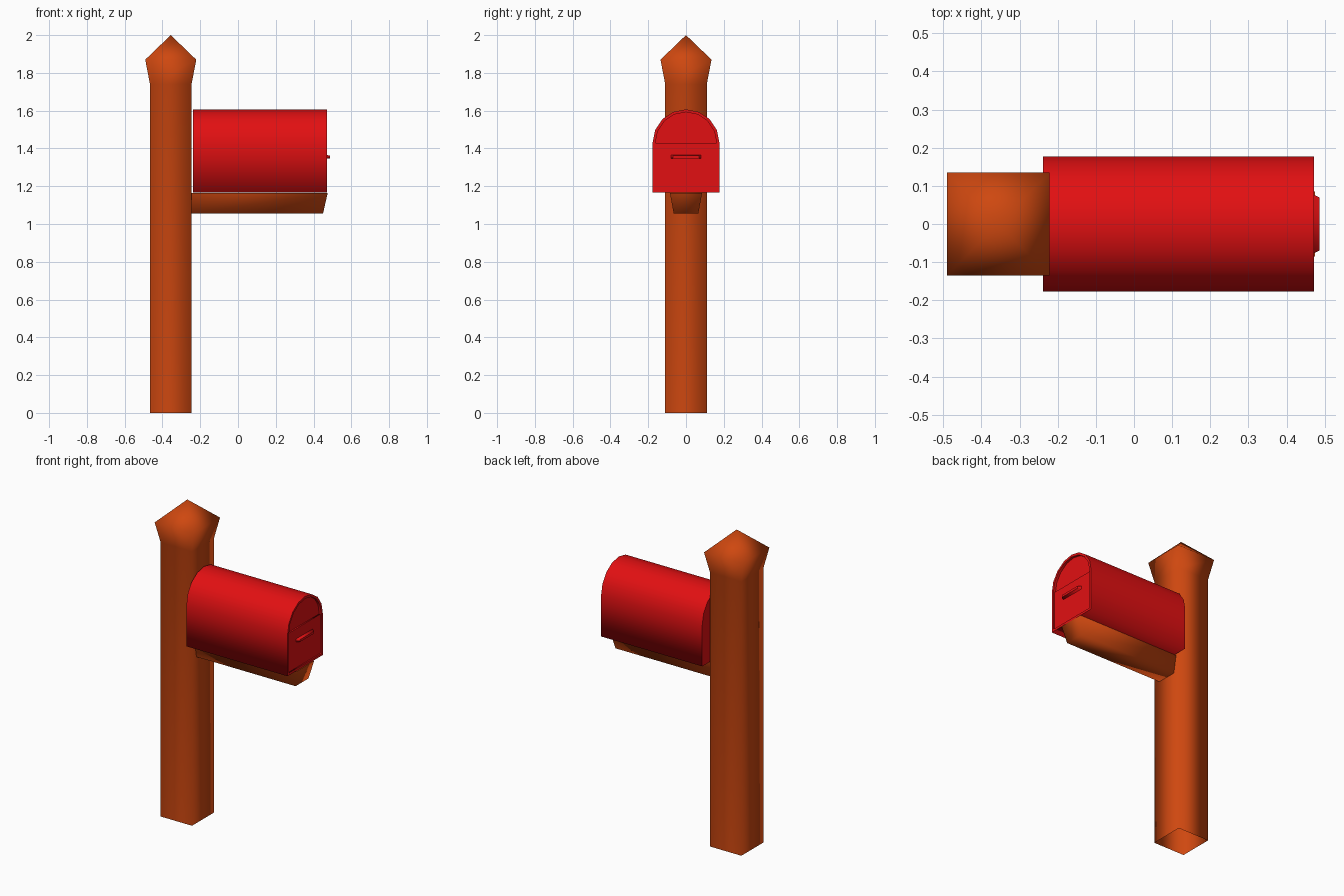
import bpy, bmesh, math

if "Cube" in bpy.data.objects:
    bpy.data.objects.remove(bpy.data.objects["Cube"])


def material(name, rgb):
    m = bpy.data.materials.new(name)
    m.diffuse_color = (*rgb, 1)
    m.use_nodes = True
    m.node_tree.nodes["Principled BSDF"].inputs["Base Color"].default_value = m.diffuse_color
    return m


WOOD = material("orange wood", (0.62, 0.064, 0.005))
RED = material("red paint", (0.76, 0.005, 0.006))


def build(name, rings, mat, cap_start=False, cap_end=False, split=()):
    """Loft closed rings of equal length; rings listed in split get hard edges."""
    bm = bmesh.new()
    loops = [[bm.verts.new(p) for p in ring] for ring in rings]
    n = len(rings[0])
    for a, b in zip(loops, loops[1:]):
        for i in range(n):
            j = (i + 1) % n
            bm.faces.new((a[i], a[j], b[j], b[i]))
    if cap_start:
        bm.faces.new(loops[0][::-1])
    if cap_end:
        bm.faces.new(loops[-1])
    for k in split:
        for i in range(n):
            e = bm.edges.get((loops[k][i], loops[k][(i + 1) % n]))
            e.smooth = False
    bmesh.ops.remove_doubles(bm, verts=bm.verts, dist=1e-5)
    bmesh.ops.recalc_face_normals(bm, faces=bm.faces)
    for f in bm.faces:
        f.smooth = True
    me = bpy.data.meshes.new(name)
    bm.to_mesh(me)
    bm.free()
    me.materials.append(mat)
    ob = bpy.data.objects.new(name, me)
    bpy.context.collection.objects.link(ob)
    return ob


def square(cx, h, z):
    return [(cx + sx * h, sy * h, z) for sx, sy in ((-1, -1), (1, -1), (1, 1), (-1, 1))]


def arch(x, inset=0.0, segments=8):
    """Arched cross-section: flat floor, straight walls, half-round top."""
    r, spring, floor = 0.177 - inset, 1.43, 1.167 + inset
    pts = [(x, -r, floor), (x, r, floor)]
    for i in range(segments + 1):
        a = math.pi * i / segments
        pts.append((x, r * math.cos(a), spring + r * math.sin(a)))
    return pts


def slab(x, hy, z0, z1):
    return [(x, -hy, z0), (x, hy, z0), (x, hy, z1), (x, -hy, z1)]


# Post, open at the foot, with flared head and pointed tip
PX = -0.356
build("post", [square(PX, 0.11, 0), square(PX, 0.11, 1.74),
               square(PX, 0.135, 1.87), square(PX, 0.0, 2.0)], WOOD)

# Tapered support arm with slanted end
build("support_arm",
      [[(-0.25, -0.065, 1.055), (0.45, -0.065, 1.055), (0.45, 0.065, 1.055), (-0.25, 0.065, 1.055)],
       [(-0.25, -0.085, 1.165), (0.475, -0.085, 1.165), (0.475, 0.085, 1.165), (-0.25, 0.085, 1.165)]],
      WOOD, cap_start=True, cap_end=True, split=(1,))

# Mailbox shell with a thin rim around a recessed end
build("mailbox_body",
      [arch(-0.238), arch(0.472), arch(0.472, 0.015), arch(0.457, 0.015)],
      RED, cap_start=True, cap_end=True, split=(0, 1, 2, 3))

# Door panel over the lower half of the recessed end
build("door", [slab(0.455, 0.162, 1.182, 1.43), slab(0.465, 0.162, 1.182, 1.43)],
      RED, cap_end=True, split=(1,))

# Door handle
build("door_handle", [slab(0.46, 0.083, 1.345, 1.366), slab(0.486, 0.07, 1.348, 1.363)],
      RED, cap_end=True, split=(1,))
